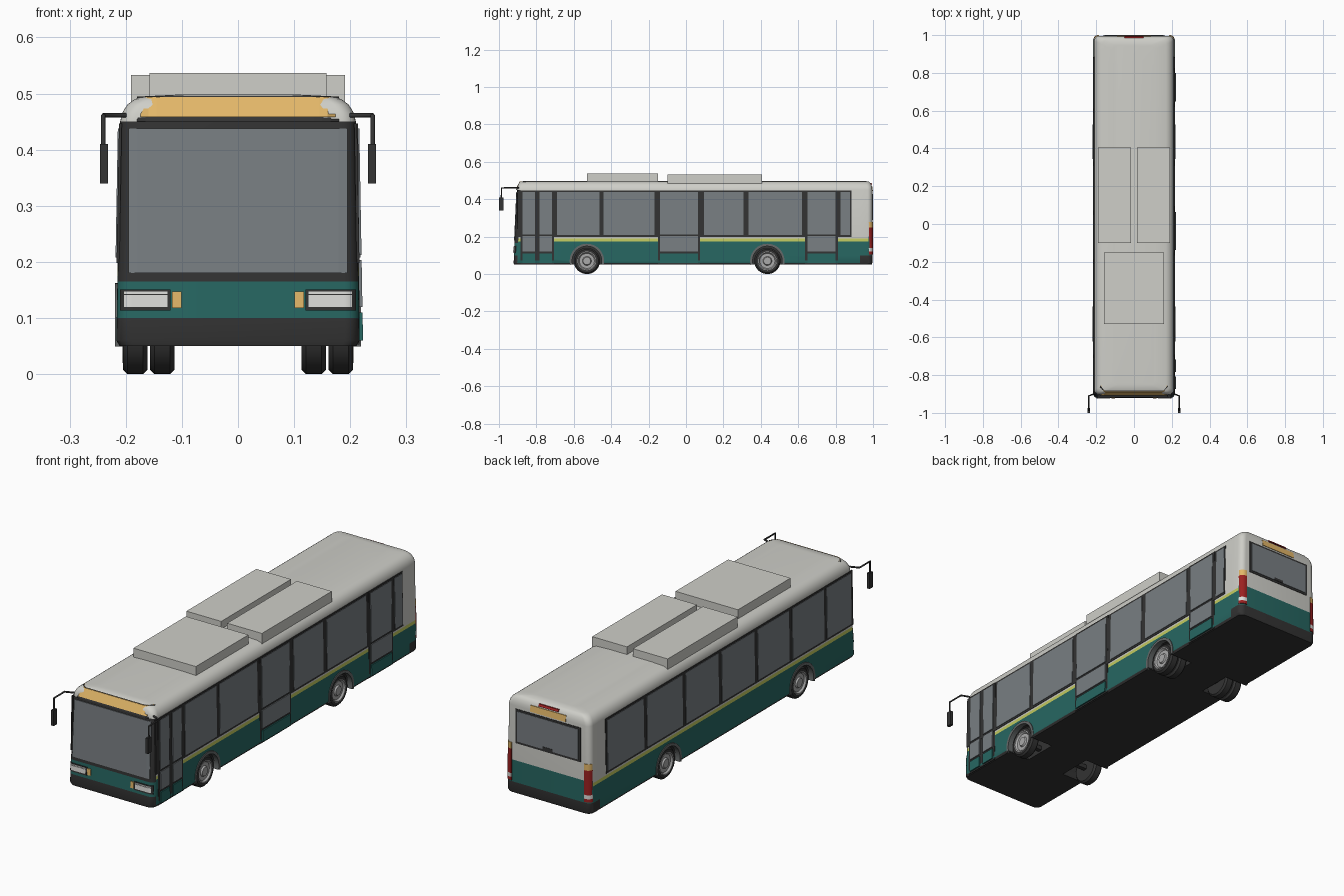
import bpy, bmesh, math
from mathutils import Matrix, Vector

if "Cube" in bpy.data.objects:
    bpy.data.objects.remove(bpy.data.objects["Cube"])

COLOURS = {
    "charcoal": (0.033, 0.033, 0.033), "white_paint": (0.62, 0.62, 0.58),
    "teal_paint": (0.02, 0.135, 0.122), "lime_stripe": (0.55, 0.6, 0.12),
    "glass": (0.19, 0.21, 0.225), "amber": (0.76, 0.47, 0.14),
    "tail_red": (0.33, 0.015, 0.015), "steel": (0.4, 0.4, 0.4),
    "lamp_white": (0.72, 0.72, 0.7), "trim_grey": (0.13, 0.14, 0.14)}
MATS = {}
for key, rgb in COLOURS.items():
    m = bpy.data.materials.new(key)
    m.use_nodes = True
    m.diffuse_color = (*rgb, 1)
    m.node_tree.nodes["Principled BSDF"].inputs["Base Color"].default_value = (*rgb, 1)
    MATS[key] = m
SLOTS = list(MATS)


def finish(bm, name, *mats, smooth=False):
    bmesh.ops.recalc_face_normals(bm, faces=bm.faces)
    me = bpy.data.meshes.new(name)
    bm.to_mesh(me)
    bm.free()
    for m in mats:
        me.materials.append(MATS[m])
    ob = bpy.data.objects.new(name, me)
    bpy.context.collection.objects.link(ob)
    if smooth:
        shade(ob)
    return ob


def shade(ob):
    bpy.ops.object.select_all(action="DESELECT")
    ob.select_set(True)
    bpy.context.view_layer.objects.active = ob
    bpy.ops.object.shade_smooth_by_angle(angle=math.radians(32))


# Shell shape: height and inset of each ring, plus the slopes of the walls
RINGS = [(0.05, 0.006), (0.06, 0), (0.1, 0), (0.165, 0), (0.175, 0), (0.19, 0), (0.2, 0),
         (0.45, 0), (0.465, 0.003), (0.48, 0.012), (0.49, 0.025), (0.495, 0.04), (0.498, 0.1)]
R = 0.026


def inset(z):
    for (z0, a), (z1, b) in zip(RINGS, RINGS[1:]):
        if z <= z1:
            return a + (b - a) * (z - z0) / (z1 - z0)
    return RINGS[-1][1]


def half_width(z):
    return 0.217 - 0.0175 * (z - 0.05) - inset(z)


def front_y(z):
    return -0.922 + 0.045 * (z - 0.05) + inset(z) * 0.5


def back_y(z):
    return 0.996 - inset(z) * 0.5


def setback(u, z):
    d = min(max(abs(u) - (half_width(z) - R), 0), R)
    return R - math.sqrt(R * R - d * d)


def outline(z):
    w, f, b = half_width(z), front_y(z), back_y(z)
    pts = []
    for cx, cy, start in ((w - R, b - R, 0), (R - w, b - R, 90),
                          (R - w, f + R, 180), (w - R, f + R, 270)):
        if start == 180:
            pts.append((-w, 0.93 - inset(z), z))
        for i in range(7):
            a = math.radians(start + i * 15)
            pts.append((cx + R * math.cos(a), cy + R * math.sin(a), z))
    pts.append((w, 0.93 - inset(z), z))
    return pts


def paint(c, n):
    if n.z < -0.9:
        return "charcoal"
    end = abs(n.y) > 0.3
    if c.z < 0.06 or (c.z < 0.1 and (end or c.y > 0.93)):
        return "charcoal"
    if n.y < -0.3 and 0.165 < c.z < 0.45:
        return "charcoal"
    if c.z < 0.175 or (n.y > 0.3 and c.z < 0.2):
        return "teal_paint"
    return "lime_stripe" if c.z < 0.19 else "white_paint"


# Body shell
bm = bmesh.new()
loops = [[bm.verts.new(p) for p in outline(z)] for z, _ in RINGS]
count = len(loops[0])
for lo, hi in zip(loops, loops[1:]):
    for i in range(count):
        j = (i + 1) % count
        bm.faces.new((lo[i], lo[j], hi[j], hi[i]))
bm.faces.new(loops[0][::-1])
bm.faces.new(loops[-1])
bm.normal_update()
for f in bm.faces:
    f.material_index = SLOTS.index(paint(f.calc_center_median(), f.normal))
body = finish(bm, "body_shell", *SLOTS)

# Wheel wells cut into the shell
AXLES = (-0.53, 0.435)
turn = Matrix.Rotation(math.pi / 2, 4, "Y")
bm = bmesh.new()
for y in AXLES:
    for s in (-1, 1):
        bmesh.ops.create_cone(bm, cap_ends=True, segments=40, radius1=0.083, radius2=0.083,
                              depth=0.16, matrix=Matrix.Translation((s * 0.18, y, 0.07)) @ turn)
cutter = finish(bm, "wheel_well_cutter", "charcoal")
cutter.hide_render = True
mod = body.modifiers.new("wheel_wells", "BOOLEAN")
mod.operation, mod.solver, mod.object = "DIFFERENCE", "EXACT", cutter
bpy.context.view_layer.objects.active = body
bpy.ops.object.modifier_apply(modifier=mod.name)
bpy.data.objects.remove(cutter)
shade(body)


# Thin plates that follow a wall of the shell
def plate(name, wall, u0, u1, z0, z1, mat, lift=0.003):
    def place(u, z):
        if wall == "front":
            return (u, front_y(z) + setback(u, z) - lift, z)
        if wall == "back":
            return (u, back_y(z) - setback(u, z) + lift, z)
        s = 1 if wall == "left" else -1
        return (s * (half_width(z) + lift), u, z)
    n = 24 if wall in ("front", "back") else 1
    inward = {"front": (0, 1, 0), "back": (0, -1, 0), "left": (-1, 0, 0), "right": (1, 0, 0)}[wall]
    bm = bmesh.new()
    rows = [[bm.verts.new(place(u0 + (u1 - u0) * i / n, z)) for i in range(n + 1)] for z in (z0, z1)]
    for i in range(n):
        bm.faces.new((rows[0][i], rows[0][i + 1], rows[1][i + 1], rows[1][i]))
    out = bmesh.ops.extrude_face_region(bm, geom=bm.faces[:])
    verts = [v for v in out["geom"] if isinstance(v, bmesh.types.BMVert)]
    bmesh.ops.translate(bm, verts=verts, vec=Vector(inward) * (lift + 0.003))
    return finish(bm, name, mat)


# Side window bands and panes
for wall in ("left", "right"):
    plate(wall + "_window_band", wall, -0.9, 0.885, 0.198, 0.447, "charcoal", 0.002)
panes = {"left": [(-0.69, -0.462), (-0.44, -0.168), (0.095, 0.308), (0.335, 0.62), (0.825, 0.878)],
         "right": [(-0.885, -0.71), (-0.69, -0.462), (-0.438, -0.212), (-0.188, 0.048),
                   (0.072, 0.308), (0.332, 0.588), (0.612, 0.875)]}
for wall, spans in panes.items():
    for a, b in spans:
        plate(wall + "_window", wall, a, b, 0.208, 0.438, "glass", 0.004)

# Doors, with leaves split by rails
for name, a, b, leaves in (("front", -0.885, -0.705, 2), ("middle", -0.15, 0.075, 1),
                           ("rear", 0.637, 0.812, 1)):
    plate(name + "_door_frame", "left", a, b, 0.053, 0.447, "charcoal", 0.004)
    step = (b - a) / leaves
    for i in range(leaves):
        u0, u1 = a + i * step + 0.012, a + (i + 1) * step - 0.012
        for part, z0, z1, mat in (("kick_panel", 0.06, 0.11, "teal_paint"),
                                  ("lower_glass", 0.12, 0.203, "glass"),
                                  ("upper_glass", 0.212, 0.438, "glass")):
            plate(name + "_door_" + part, "left", u0, u1, z0, z1, mat, 0.006)

# Front: windscreen, destination sign, lamps
plate("windscreen", "front", -0.195, 0.195, 0.18, 0.438, "glass")
plate("front_sign_frame", "front", -0.18, 0.18, 0.45, 0.4945, "charcoal", 0.004)
plate("front_sign", "front", -0.174, 0.174, 0.458, 0.494, "amber", 0.006)
for s in (-1, 1):
    plate("headlamp_frame", "front", s * 0.12, s * 0.21, 0.113, 0.151, "charcoal", 0.003)
    plate("headlamp", "front", s * 0.126, s * 0.203, 0.12, 0.141, "lamp_white", 0.005)
    plate("headlamp_upper_strip", "front", s * 0.126, s * 0.203, 0.143, 0.147, "lamp_white", 0.005)
    plate("front_indicator", "front", s * 0.101, s * 0.118, 0.118, 0.147, "amber", 0.004)

# Back: window, sign, tail lamps
plate("rear_window_frame", "back", -0.165, 0.165, 0.28, 0.437, "charcoal", 0.002)
plate("rear_window", "back", -0.155, 0.155, 0.29, 0.428, "glass", 0.004)
plate("rear_wiper_motor", "back", -0.025, 0.025, 0.29, 0.302, "charcoal", 0.005)
plate("rear_sign", "back", -0.09, 0.09, 0.444, 0.472, "amber", 0.003)
plate("high_brake_lamp", "back", -0.05, 0.05, 0.478, 0.487, "tail_red", 0.006)
for s in (-1, 1):
    for name, z0, z1, mat in (("reflector", 0.105, 0.12, "tail_red"),
                              ("reversing_lamp", 0.12, 0.138, "lamp_white"),
                              ("tail_lamp", 0.138, 0.25, "tail_red"),
                              ("rear_indicator", 0.25, 0.278, "amber")):
        plate(name, "back", s * 0.184, s * (half_width(z1) - 0.001), z0, z1, mat, 0.004)


# Roof units
def box(name, x0, x1, y0, y1, z0, z1, mat):
    bm = bmesh.new()
    bmesh.ops.create_cube(bm, size=1)
    bmesh.ops.scale(bm, verts=bm.verts, vec=(x1 - x0, y1 - y0, z1 - z0))
    bmesh.ops.translate(bm, verts=bm.verts, vec=((x0 + x1) / 2, (y0 + y1) / 2, (z0 + z1) / 2))
    return finish(bm, name, mat)


box("front_roof_unit", -0.158, 0.158, -0.53, -0.15, 0.485, 0.537, "white_paint")
box("left_roof_unit", 0.015, 0.191, -0.1, 0.405, 0.485, 0.533, "white_paint")
box("right_roof_unit", -0.191, -0.015, -0.1, 0.405, 0.485, 0.533, "white_paint")

# Mirrors on bent arms
for s in (-1, 1):
    curve = bpy.data.curves.new("mirror_arm", "CURVE")
    curve.dimensions, curve.bevel_depth, curve.use_fill_caps = "3D", 0.004, True
    line = curve.splines.new("POLY")
    path = [(0.2, -0.895, 0.461), (0.24, -0.91, 0.461), (0.24, -0.987, 0.461), (0.24, -0.987, 0.4)]
    line.points.add(len(path) - 1)
    for point, (x, y, z) in zip(line.points, path):
        point.co = (s * x, y, z, 1)
    curve.materials.append(MATS["charcoal"])
    bpy.context.collection.objects.link(bpy.data.objects.new("mirror_arm", curve))
    box("mirror", s * 0.239 - 0.007, s * 0.239 + 0.007, -1, -0.975, 0.34, 0.41, "charcoal")


# Wheels, turned around the axle
def turned(name, profile, x, y, s, mat):
    bm = bmesh.new()
    n = 36
    rows = [[bm.verts.new((x + s * d, y + r * math.cos(2 * math.pi * i / n),
                           0.07 + r * math.sin(2 * math.pi * i / n))) for i in range(n)]
            for r, d in profile]
    for lo, hi in zip(rows, rows[1:]):
        for i in range(n):
            j = (i + 1) % n
            bm.faces.new((lo[i], lo[j], hi[j], hi[i]))
    bm.faces.new(rows[0])
    bm.faces.new(rows[-1])
    finish(bm, name, mat, smooth=True)


TYRE = [(0.046, -0.022), (0.062, -0.022), (0.07, -0.014), (0.07, 0.014), (0.062, 0.022),
        (0.05, 0.022), (0.047, 0.012)]
RIM = [(0.05, 0), (0.05, 0.023), (0.046, 0.023), (0.04, 0.015), (0.024, 0.015), (0.02, 0.022),
       (0.012, 0.022)]
for y in AXLES:
    for s in (-1, 1):
        turned("tyre", TYRE, s * 0.183, y, s, "charcoal")
        turned("wheel_rim", RIM, s * 0.183, y, s, "steel")
        if y > 0:
            turned("inner_tyre", TYRE, s * 0.135, y, s, "charcoal")
        # Arch trim around the well
        bm = bmesh.new()
        rows = []
        for i in range(29):
            a = math.radians(-13 + 206 * i / 28)
            rows.append([bm.verts.new((s * x, y + r * math.cos(a), 0.07 + r * math.sin(a)))
                         for r, x in ((0.079, 0.195), (0.079, 0.219), (0.092, 0.219), (0.092, 0.205))])
        for lo, hi in zip(rows, rows[1:]):
            for k in range(4):
                bm.faces.new((lo[k], lo[(k + 1) % 4], hi[(k + 1) % 4], hi[k]))
        bm.faces.new(rows[0])
        bm.faces.new(rows[-1])
        finish(bm, "wheel_arch_trim", "trim_grey", smooth=True)
    box("axle", -0.18, 0.18, y - 0.01, y + 0.01, 0.06, 0.08, "charcoal")
